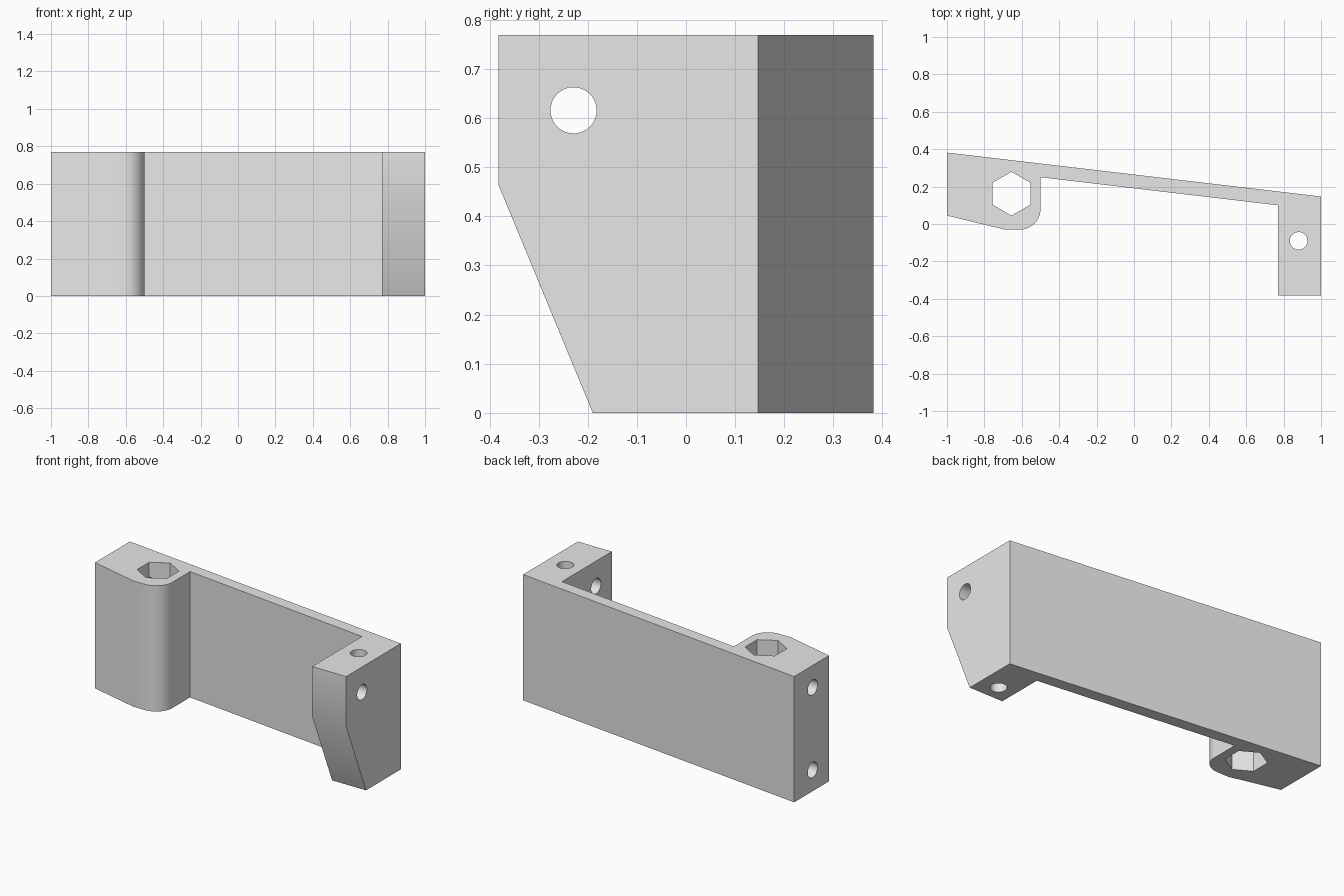
import bpy, bmesh, math
from mathutils import Matrix, Vector

cube = bpy.data.objects.get("Cube")
if cube:
    bpy.data.objects.remove(cube, do_unlink=True)

HEIGHT = 0.77

grey = bpy.data.materials.new("light_grey")
grey.use_nodes = True
colour = (0.8, 0.8, 0.8, 1)
grey.diffuse_color = colour
grey.node_tree.nodes["Principled BSDF"].inputs["Base Color"].default_value = colour


def add_object(name, bm):
    bmesh.ops.recalc_face_normals(bm, faces=bm.faces)
    mesh = bpy.data.meshes.new(name)
    bm.to_mesh(mesh)
    bm.free()
    mesh.materials.append(grey)
    obj = bpy.data.objects.new(name, mesh)
    bpy.context.collection.objects.link(obj)
    return obj


def prism(name, points, direction):
    """Extrude a closed outline of 3D points along a direction."""
    bm = bmesh.new()
    face = bm.faces.new([bm.verts.new(p) for p in points])
    new = bmesh.ops.extrude_face_region(bm, geom=[face])["geom"]
    moved = [v for v in new if isinstance(v, bmesh.types.BMVert)]
    bmesh.ops.translate(bm, verts=moved, vec=Vector(direction))
    return add_object(name, bm)


def rod(name, centre, radius, length, sides, axis="Z"):
    bm = bmesh.new()
    turn = Matrix.Rotation(math.pi / 2, 4, "Y" if axis == "X" else "Z")
    bmesh.ops.create_cone(bm, cap_ends=True, segments=sides, radius1=radius,
                          radius2=radius, depth=length,
                          matrix=Matrix.Translation(centre) @ turn)
    return add_object(name, bm)


# Plan outline: slanted arm, rounded nut housing on one end, leg on the other
arc = []
for i in range(17):
    a = -math.pi / 2 + i * math.pi / 32
    arc.append((-0.61 + 0.11 * math.cos(a), 0.08 + 0.11 * math.sin(a)))
outline = [(-1, 0.382), (-1, 0.045), (-0.69, -0.03)] + arc + [
    (-0.5, 0.25), (0.77, 0.10), (0.77, -0.382), (1, -0.382), (1, 0.147)]
bracket = prism("bracket", [(x, y, 0) for x, y in outline], (0, 0, HEIGHT))

# Cutters: leg chamfer, hexagonal nut pocket, bolt holes
chamfer = prism("chamfer_cutter",
                [(0.7, -0.382, 0.464), (0.7, -0.19, 0), (0.7, -0.149, -0.1),
                 (0.7, -0.6, -0.1), (0.7, -0.6, 0.464)], (0.4, 0, 0))
cutters = [chamfer,
           rod("nut_pocket_cutter", (-0.655, 0.162, 0.385), 0.117, 1, 6),
           rod("leg_bolt_cutter", (0.88, -0.09, 0.385), 0.047, 1, 40),
           rod("leg_cross_cutter", (0.88, -0.229, 0.616), 0.047, 0.5, 40, "X")]
for z in (0.13, 0.635):
    cutters.append(rod("end_hole_cutter", (-0.87, 0.203, z), 0.047, 0.4, 40, "X"))
# Put the points of the hexagon on the x axis
cutters[1].data.transform(Matrix.Translation((-0.655, 0.162, 0)) @
                          Matrix.Rotation(math.pi / 6, 4, "Z") @
                          Matrix.Translation((0.655, -0.162, 0)))

for c in cutters:
    c.hide_render = True
    mod = bracket.modifiers.new(c.name, "BOOLEAN")
    mod.operation = "DIFFERENCE"
    mod.solver = "EXACT"
    mod.object = c

# Apply the cuts and remove the cutters
bpy.ops.object.select_all(action="DESELECT")
bracket.select_set(True)
bpy.context.view_layer.objects.active = bracket
for mod in list(bracket.modifiers):
    bpy.ops.object.modifier_apply(modifier=mod.name)
for c in cutters:
    bpy.data.objects.remove(c, do_unlink=True)
bpy.ops.object.shade_smooth_by_angle(angle=math.radians(30))
